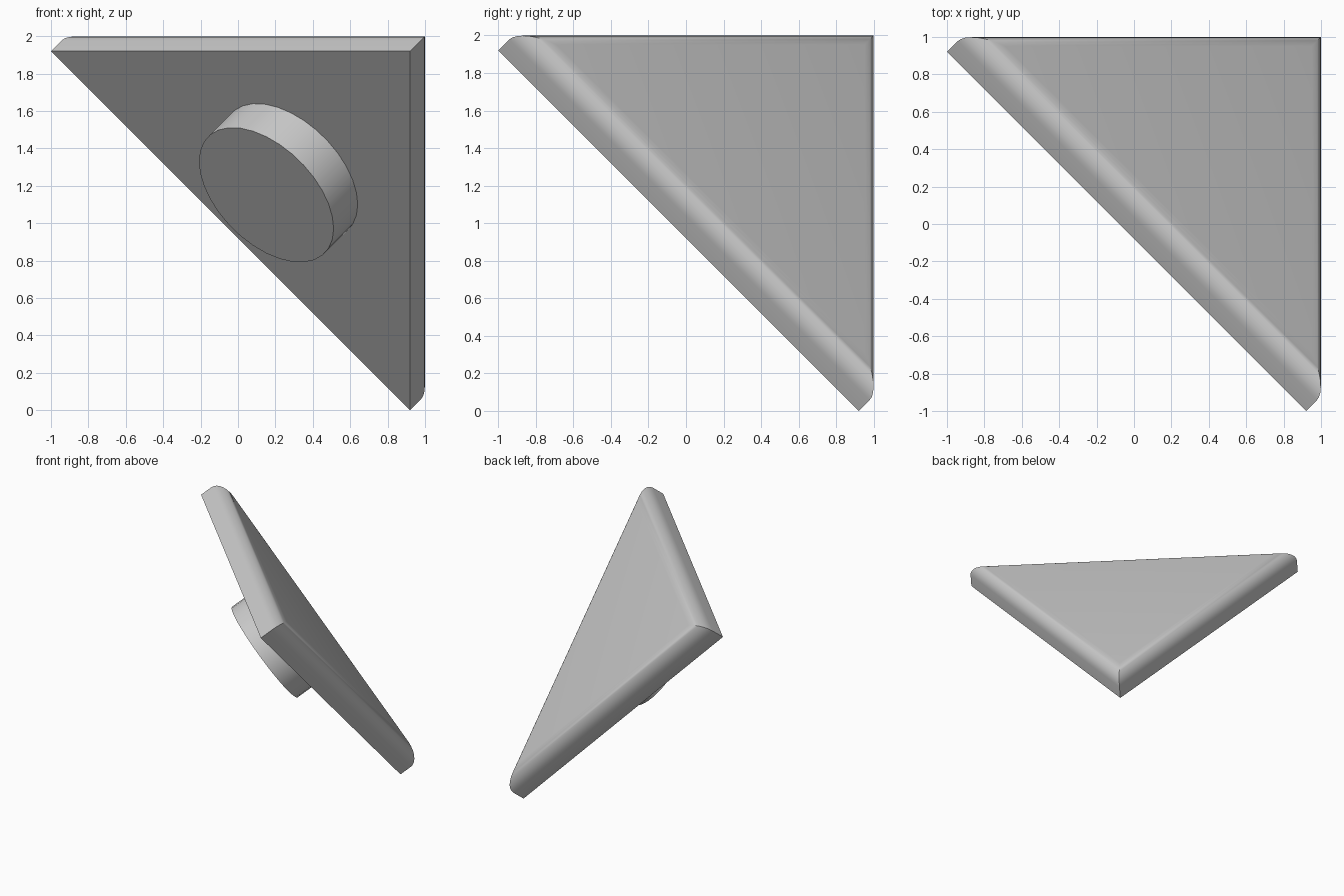
import bpy
import bmesh
from math import sin, cos, pi, sqrt, radians
from mathutils import Matrix, Vector

cube = bpy.data.objects.get("Cube")
if cube:
    bpy.data.objects.remove(cube, do_unlink=True)

grey = bpy.data.materials.new("light_grey")
grey.use_nodes = True
colour = (0.6, 0.6, 0.6, 1)
grey.diffuse_color = colour
grey.node_tree.nodes["Principled BSDF"].inputs["Base Color"].default_value = colour

# Tilted frame: local z is the plate normal, local x points to one corner
normal = Vector((1, 1, 1)).normalized()
to_corner = Vector((-2, 1, 1)).normalized()
frame = Matrix((to_corner, normal.cross(to_corner), normal)).transposed().to_4x4()
frame.translation = Vector((0.28, 0.28, 1.28))

CORNER = 1.28 * sqrt(1.5)   # centre to corner of the plate
WALL = 0.1                  # straight part of the rim
ROUND = 0.115               # radius of the rounded rim
STEPS = 8
DISC_RADIUS, DISC_HEIGHT, SINK = 0.441, 0.223, 0.02


def make_object(name, bm):
    bmesh.ops.recalc_face_normals(bm, faces=bm.faces)
    mesh = bpy.data.meshes.new(name)
    bm.transform(frame)
    bm.to_mesh(mesh)
    bm.free()
    mesh.materials.append(grey)
    obj = bpy.data.objects.new(name, mesh)
    bpy.context.collection.objects.link(obj)
    bpy.ops.object.select_all(action='DESELECT')
    obj.select_set(True)
    bpy.context.view_layer.objects.active = obj
    bpy.ops.object.shade_smooth_by_angle(angle=radians(30))
    return obj


# Triangular plate: stacked mitred rings, rounded towards the outer face
rim = [(0, 0)]
for i in range(STEPS + 1):
    a = pi / 2 * i / STEPS
    rim.append((ROUND * (1 - cos(a)), WALL + ROUND * sin(a)))

bm = bmesh.new()
rings = []
for inset, height in rim:
    r = CORNER - 2 * inset
    rings.append([bm.verts.new((r * cos(k * 2 * pi / 3), r * sin(k * 2 * pi / 3), height))
                  for k in range(3)])
for low, high in zip(rings, rings[1:]):
    for k in range(3):
        j = (k + 1) % 3
        bm.faces.new((low[k], low[j], high[j], high[k]))
bm.faces.new(rings[0])
bm.faces.new(rings[-1])
make_object("triangular_plate", bm)

# Round boss in the middle of the inner face
bm = bmesh.new()
bmesh.ops.create_cone(bm, cap_ends=True, segments=32, radius1=DISC_RADIUS,
                      radius2=DISC_RADIUS, depth=DISC_HEIGHT + SINK,
                      matrix=Matrix.Translation((0, 0, (SINK - DISC_HEIGHT) / 2)))
make_object("round_boss", bm)
